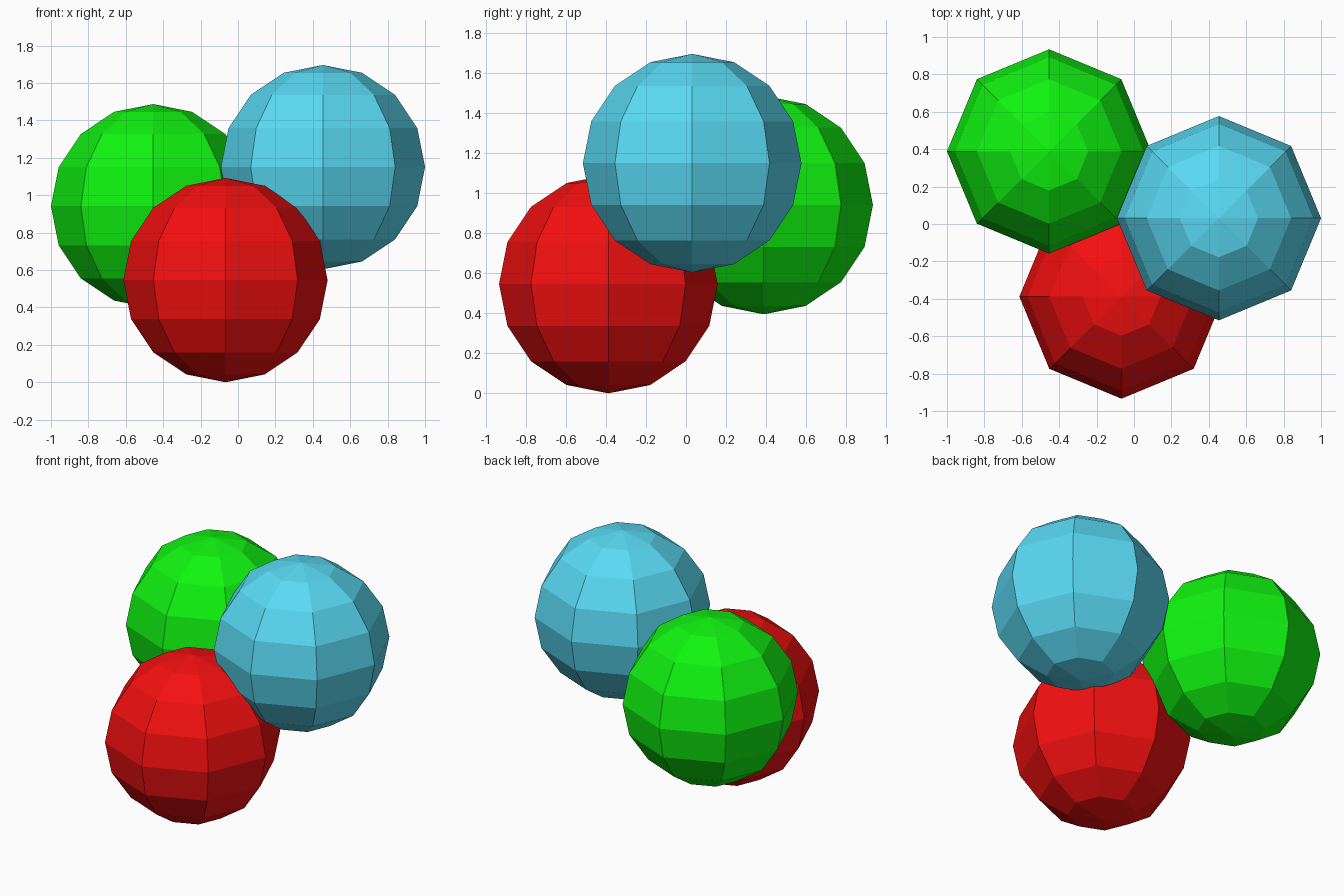
import bpy

if "Cube" in bpy.data.objects:
    bpy.data.objects.remove(bpy.data.objects["Cube"])

RADIUS = 0.546


def ball(name, centre, colour):
    # flat-shaded low-poly ball: 8 sides, 8 bands
    bpy.ops.mesh.primitive_uv_sphere_add(segments=8, ring_count=8,
                                         radius=RADIUS, location=centre)
    obj = bpy.context.object
    obj.name = name
    mat = bpy.data.materials.new(name + "_colour")
    mat.diffuse_color = (*colour, 1)
    mat.use_nodes = True
    mat.node_tree.nodes["Principled BSDF"].inputs["Base Color"].default_value = mat.diffuse_color
    obj.data.materials.append(mat)


# three touching balls
ball("red_ball", (-0.067, -0.388, 0.546), (0.9, 0.005, 0.005))
ball("green_ball", (-0.454, 0.388, 0.941), (0.005, 0.9, 0.005))
ball("blue_ball", (0.454, 0.031, 1.15), (0.1, 0.7, 0.9))
